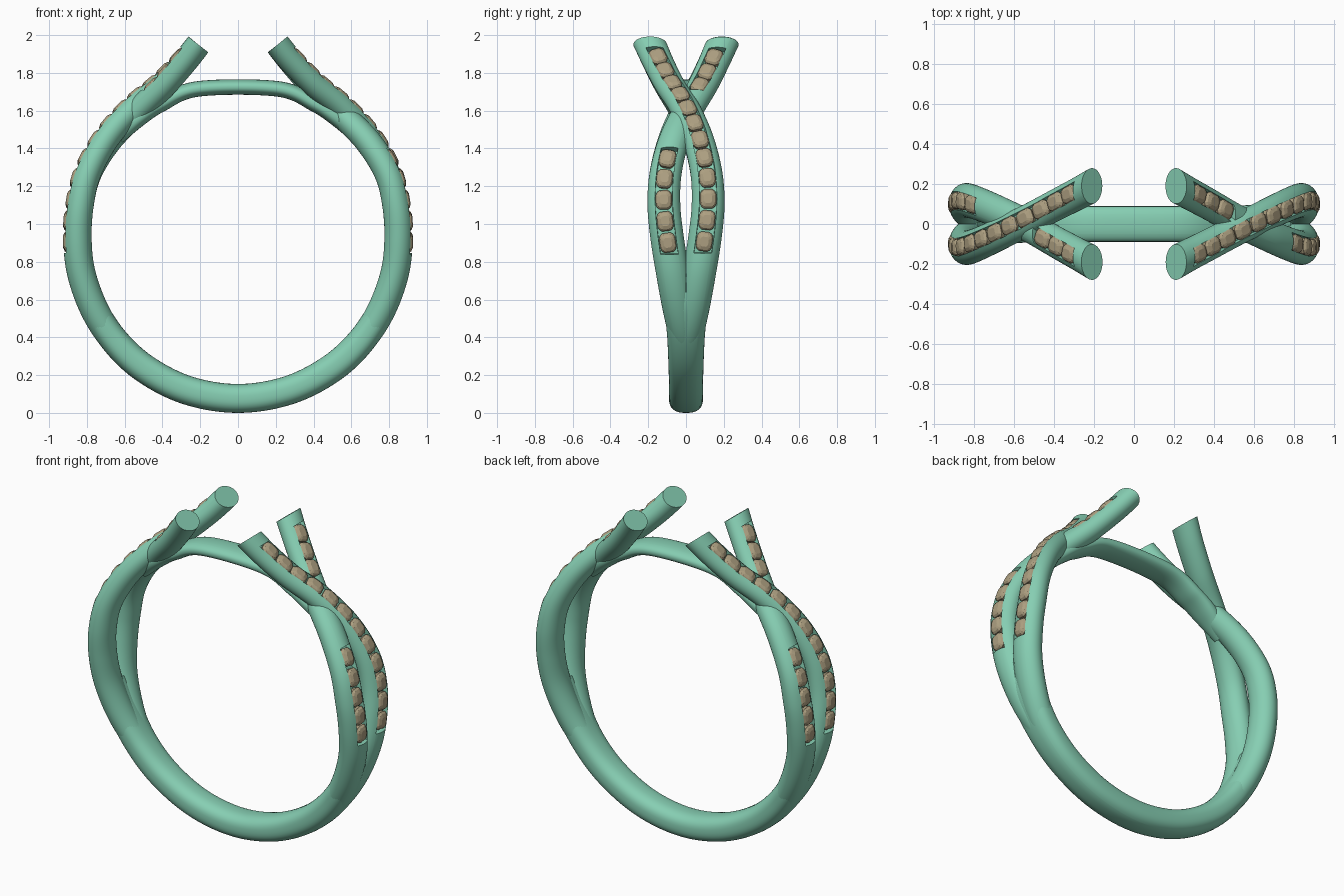
import bpy, bmesh, math
from mathutils import Vector

if "Cube" in bpy.data.objects:
    bpy.data.objects.remove(bpy.data.objects["Cube"])

CZ = 0.928  # height of the finger-hole centre


def material(name, rgb):
    m = bpy.data.materials.new(name)
    m.diffuse_color = (*rgb, 1)
    m.use_nodes = True
    m.node_tree.nodes["Principled BSDF"].inputs["Base Color"].default_value = m.diffuse_color
    return m


METAL = material("metal_green", (0.24, 0.62, 0.45))
STONE = material("stone_tan", (0.42, 0.35, 0.22))


def make_object(name, bm, mat, smooth=True):
    bmesh.ops.recalc_face_normals(bm, faces=bm.faces[:])
    me = bpy.data.meshes.new(name)
    bm.to_mesh(me)
    bm.free()
    me.materials.append(mat)
    if smooth:
        me.shade_smooth()
        me.set_sharp_from_angle(angle=math.radians(38))
    ob = bpy.data.objects.new(name, me)
    bpy.context.collection.objects.link(ob)
    return ob


class Path:
    """Smooth path through (x, y, z, half_width, half_height) keys, by arc length."""

    def __init__(self, keys, steps=40):
        n = len(keys)
        self.pts = []
        for i in range(n - 1):
            a, b, c, d = (keys[min(max(j, 0), n - 1)] for j in (i - 1, i, i + 1, i + 2))
            for k in range(steps + (i == n - 2)):
                t = k / steps
                self.pts.append([0.5 * (2 * q + (r - p) * t + (2 * p - 5 * q + 4 * r - s) * t * t
                                        + (3 * q - p - 3 * r + s) * t ** 3)
                                 for p, q, r, s in zip(a, b, c, d)])
        self.s = [0.0]
        for p, q in zip(self.pts, self.pts[1:]):
            self.s.append(self.s[-1] + (Vector(q[:3]) - Vector(p[:3])).length)
        self.length = self.s[-1]

    def at(self, s):
        i = 0
        while i < len(self.s) - 2 and self.s[i + 1] < s:
            i += 1
        t = (s - self.s[i]) / (self.s[i + 1] - self.s[i])
        return [p + (q - p) * t for p, q in zip(self.pts[i], self.pts[i + 1])]

    def frame(self, s):
        """Position, tangent, outward normal (in the xz plane), half sizes."""
        e = 0.012
        v = self.at(s)
        a, b = self.at(max(s - e, 0)), self.at(min(s + e, self.length))
        tan = (Vector(b[:3]) - Vector(a[:3])).normalized()
        nor = Vector((-tan.z, 0, tan.x)).normalized()
        pos = Vector(v[:3])
        if nor.dot(pos - Vector((0, 0, CZ))) < 0:
            nor.negate()
        return pos, tan, nor, v[3], v[4]


def loft(name, path, channels=(), count=110, power=2.0):
    """Sweep an oval along the path, sinking a stone channel where asked."""
    stops = [path.length * i / count for i in range(count + 1)]
    for a, b in channels:
        stops += [a - 0.0005, a + 0.0005, b - 0.0005, b + 0.0005]
    floor = [59.2 + (120.8 - 59.2) * i / 8 for i in range(9)]
    angles = [58.0] + floor + [122.0] + [122 + 296 * i / 32 for i in range(1, 32)]
    bm = bmesh.new()
    rings = []
    for s in sorted(stops):
        pos, tan, nor, hw, hh = path.frame(s)
        sunk = any(a < s < b for a, b in channels)
        ring = []
        for i, deg in enumerate(angles):
            c, d = math.cos(math.radians(deg)), math.sin(math.radians(deg))
            u = hw * math.copysign(abs(c) ** (2 / power), c)
            v = hh * math.copysign(abs(d) ** (2 / power), d)
            if sunk and 1 <= i <= 9:
                v = hh * 0.85 - 0.03
            ring.append(bm.verts.new(pos + Vector((0, u, 0)) + nor * v))
        rings.append(ring)
    for p, q in zip(rings, rings[1:]):
        for i in range(len(p)):
            j = (i + 1) % len(p)
            bm.faces.new((p[i], p[j], q[j], q[i]))
    bm.faces.new(rings[0])
    bm.faces.new(rings[-1])
    return make_object(name, bm, METAL)


def stones(name, path, positions):
    """Faceted cushion-cut stones sitting in the channel."""
    bm = bmesh.new()
    levels = [(0.018, 0.9), (0.048, 1.0), (0.060, 0.84), (0.068, 0.5)]
    outline = [(1, .5), (.82, .82), (.5, 1), (-.5, 1), (-.82, .82), (-1, .5),
               (-1, -.5), (-.82, -.82), (-.5, -1), (.5, -1), (.82, -.82), (1, -.5)]
    for s in positions:
        pos, tan, nor, hw, hh = path.frame(s)
        lat = nor.cross(tan).normalized()
        rings = [[bm.verts.new(pos + tan * (a * k * 0.052) + lat * (b * k * 0.043)
                               + nor * (h + hh - 0.066)) for a, b in outline]
                 for h, k in levels]
        for p, q in zip(rings, rings[1:]):
            for i in range(12):
                bm.faces.new((p[i], p[(i + 1) % 12], q[(i + 1) % 12], q[i]))
        bm.faces.new(rings[0])
        bm.faces.new(rings[-1])
    return make_object(name, bm, STONE, smooth=False)


def arc_keys(rows):
    """(degrees, radius, half_width, half_height) rows to path keys."""
    return [(r * math.cos(math.radians(a)), 0, CZ + r * math.sin(math.radians(a)), w, h)
            for a, r, w, h in rows]


# Solid lower shank, tapering away inside the split shoulders
half = [(-12, .848, .075, .05), (-25, .85, .108, .07), (-40, .851, .098, .075),
        (-55, .8515, .092, .0765), (-72, .8515, .09, .0765)]
full = half + [(-90, .8515, .09, .0765)] + [(-180 - a, r, w, h) for a, r, w, h in half[::-1]]
loft("lower_shank", Path(arc_keys(full)), power=2.5)

# Thin bridge across the top of the finger hole
side = [(40, .835, .05, .045), (50, .822, .08, .045), (60, .816, .088, .042), (75, .815, .088, .041)]
bridge = side + [(180 - a, r, w, h) for a, r, w, h in side[::-1]]
loft("top_bridge", Path(arc_keys(bridge)), power=2.3)

# Crossing strands: the upper one, and a mirrored one dipping underneath it
upper = [(.21, -.19, 1.95, .089, .067), (.29, -.147, 1.855, .086, .067),
         (.41, -.085, 1.735, .084, .067), (.56, -.005, 1.61, .084, .068),
         (.70, .065, 1.45, .084, .07), (.797, .108, 1.27, .085, .072),
         (.838, .117, 1.10, .087, .074), (.85, .10, .928, .089, .075),
         (.832, .072, .75, .089, .075), (.77, .043, .568, .085, .075),
         (.68, .016, .415, .079, .073), (.56, 0, .29, .07, .068)]
dip = [0, .004, .015, .03, .018, .004] + [0] * 6
lower = [(x - d * .7, -y, z - d * .7, w, h) for (x, y, z, w, h), d in zip(upper, dip)]

spots = [0.13 + 0.1087 * i for i in range(12)]
for label, keys, groups in (("upper", upper, [spots]),
                            ("lower", lower, [spots[:3], spots[7:]])):
    path = Path(keys)
    channels = [(g[0] - 0.056, g[-1] + 0.058) for g in groups]
    parts = [loft("right_" + label + "_strand", path, channels),
             stones("right_" + label + "_stones", path, sum(groups, []))]
    # Opposite shoulder is the same part turned half way round
    for ob in parts:
        twin = ob.copy()
        twin.name = ob.name.replace("right", "left")
        twin.rotation_euler.z = math.pi
        bpy.context.collection.objects.link(twin)
